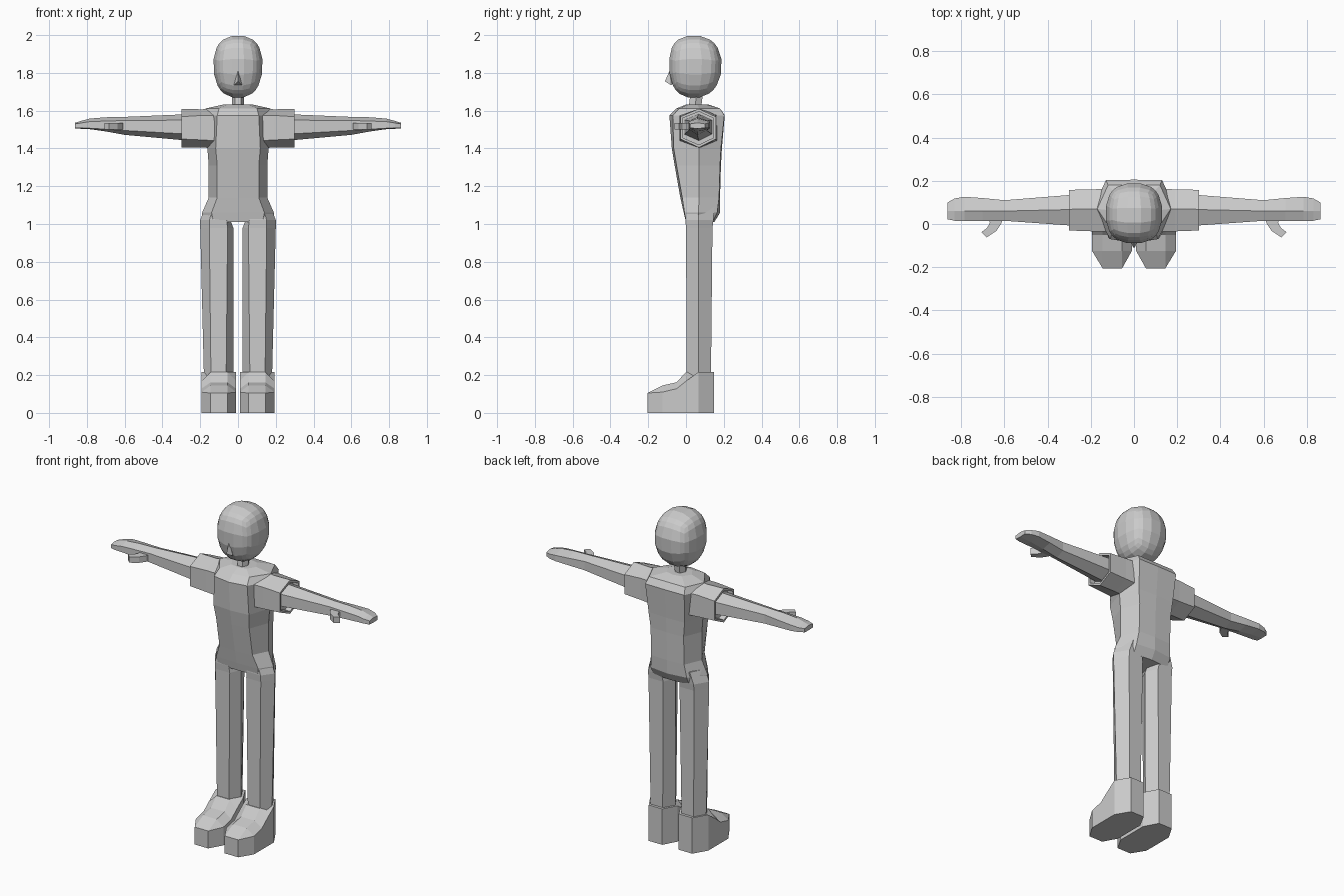
import bpy, bmesh
from mathutils import Vector

grey = bpy.data.materials.new("light grey")
grey.diffuse_color = (0.6, 0.6, 0.6, 1)


def finish(name, bm):
    bmesh.ops.remove_doubles(bm, verts=bm.verts, dist=0.0005)
    bmesh.ops.recalc_face_normals(bm, faces=bm.faces)
    mesh = bpy.data.meshes.new(name)
    bm.to_mesh(mesh)
    bm.free()
    mesh.materials.append(grey)
    ob = bpy.data.objects.new(name, mesh)
    bpy.context.collection.objects.link(ob)
    return ob


def loft(name, rings, side=1):
    """Skin a list of equal-length rings and cap both ends; side=-1 mirrors in x."""
    bm = bmesh.new()
    rows = [[bm.verts.new((side * x, y, z)) for x, y, z in r] for r in rings]
    n = len(rows[0])
    for a, b in zip(rows, rows[1:]):
        for i in range(n):
            j = (i + 1) % n
            bm.faces.new((a[i], a[j], b[j], b[i]))
    bm.faces.new(rows[0])
    bm.faces.new(rows[-1])
    return finish(name, bm)


# Torso: z, front centre y, front edge x y, side x y, back edge x y, back centre y
def torso_ring(z, f0, xf, yf, xs, ys, xb, yb, b0):
    half = [(xf, yf), (xs, ys), (xb, yb)]
    pts = [(0, f0)] + half + [(0, b0)] + [(-x, y) for x, y in reversed(half)]
    return [(x, y, z) for x, y in pts]


loft("torso", [torso_ring(*r) for r in (
    (1.01, 0.0, 0.13, 0.0, 0.19, 0.065, 0.12, 0.14, 0.15),
    (1.06, -0.012, 0.14, -0.008, 0.19, 0.065, 0.12, 0.165, 0.18),
    (1.14, -0.03, 0.11, -0.02, 0.155, 0.07, 0.11, 0.175, 0.18),
    (1.31, -0.06, 0.11, -0.05, 0.155, 0.07, 0.11, 0.18, 0.185),
    (1.40, -0.075, 0.118, -0.065, 0.162, 0.07, 0.12, 0.185, 0.19),
    (1.575, -0.088, 0.11, -0.07, 0.19, 0.07, 0.13, 0.203, 0.205),
    (1.612, -0.05, 0.10, -0.035, 0.17, 0.07, 0.12, 0.18, 0.18),
    (1.632, 0.0, 0.05, 0.01, 0.08, 0.06, 0.05, 0.11, 0.12))])

# Neck
hexagon = [(1, 0), (0.5, 0.87), (-0.5, 0.87), (-1, 0), (-0.5, -0.87), (0.5, -0.87)]
loft("neck", [[(a * 0.033, y + b * 0.038, z) for a, b in hexagon]
              for z, y in ((1.60, 0.045), (1.70, 0.058))])

# Head: rounded box
bm = bmesh.new()
bmesh.ops.create_cube(bm, size=2)
bmesh.ops.subdivide_edges(bm, edges=bm.edges[:], cuts=4, use_grid_fill=True)
for v in bm.verts:
    p = Vector([c * (1.25 - 0.25 * c * c) for c in v.co])
    p /= sum(abs(c) ** 2.4 for c in p) ** (1 / 2.4)
    taper = 1 - 0.08 * max(0, -p.z)
    v.co = (p.x * 0.133 * taper, 0.05 + p.y * 0.142 * taper - 0.01 * p.z * p.z,
            1.833 + p.z * 0.167)
finish("head", bm)

# Nose: small pyramid on the face
bm = bmesh.new()
top, tip, l, r, back = [bm.verts.new(p) for p in (
    (0, -0.085, 1.815), (0, -0.112, 1.755), (-0.022, -0.078, 1.735),
    (0.022, -0.078, 1.735), (0, -0.06, 1.76))]
for f in ((top, l, tip), (top, tip, r), (tip, l, r), (top, back, l),
          (top, r, back), (l, back, r)):
    bm.faces.new(f)
finish("nose", bm)


def leg_ring(z, inner, xi, xo, outer, front, mid, back):
    return [(outer, mid, z), (xo, front, z), (xi, front, z),
            (inner, mid, z), (xi, back, z), (xo, back, z)]


# Arm sections: pointed hexagon in the y-z plane
def arm_ring(x, y0, ym, y1, z0, za, zb, z1):
    return [(x, ym, z1), (x, y1, zb), (x, y1, za),
            (x, ym, z0), (x, y0, za), (x, y0, zb)]


# Foot section across x at a given y
def foot_ring(y, xi, xo, side_z, top_z):
    return [(xo, y, 0), (xo, y, side_z), (0.145, y, top_z),
            (0.055, y, top_z), (xi, y, side_z), (xi, y, 0)]


for tag, s in (("left", 1), ("right", -1)):
    loft(tag + "_leg", [
        leg_ring(0.18, 0.025, 0.063, 0.143, 0.18, 0.004, 0.066, 0.132),
        leg_ring(0.98, 0.025, 0.055, 0.152, 0.20, 0.0, 0.065, 0.14),
        leg_ring(1.02, 0.04, 0.06, 0.152, 0.20, -0.003, 0.065, 0.145),
        leg_ring(1.09, 0.05, 0.06, 0.13, 0.175, 0.0, 0.065, 0.15)], s)

    loft(tag + "_shoe", [foot_ring(*r) for r in (
        (-0.205, 0.055, 0.145, 0.105, 0.105),
        (-0.125, 0.01, 0.194, 0.11, 0.145),
        (-0.05, 0.01, 0.194, 0.128, 0.162),
        (0.0, 0.01, 0.194, 0.168, 0.216),
        (0.065, 0.01, 0.194, 0.216, 0.216),
        (0.148, 0.055, 0.145, 0.216, 0.216))], s)

    # Sleeve with a recessed cuff
    loft(tag + "_sleeve", [arm_ring(*r) for r in (
        (0.10, -0.035, 0.07, 0.165, 1.40, 1.44, 1.575, 1.62),
        (0.19, -0.034, 0.07, 0.16, 1.405, 1.445, 1.575, 1.607),
        (0.30, -0.03, 0.068, 0.158, 1.405, 1.45, 1.568, 1.61),
        (0.30, -0.018, 0.068, 0.146, 1.42, 1.457, 1.56, 1.595),
        (0.265, -0.018, 0.068, 0.146, 1.42, 1.457, 1.56, 1.595))], s)

    # Arm running into a flat mitten hand
    loft(tag + "_arm", [arm_ring(*r) for r in (
        (0.25, -0.01, 0.068, 0.138, 1.44, 1.475, 1.55, 1.582),
        (0.60, 0.015, 0.06, 0.11, 1.472, 1.495, 1.548, 1.567),
        (0.70, 0.015, 0.06, 0.12, 1.49, 1.502, 1.545, 1.565),
        (0.785, 0.014, 0.06, 0.126, 1.502, 1.507, 1.542, 1.558),
        (0.83, 0.015, 0.06, 0.118, 1.504, 1.508, 1.535, 1.546),
        (0.862, 0.022, 0.06, 0.10, 1.506, 1.508, 1.53, 1.536))], s)

    # Thumb: paired points along its curve, extruded in z
    path = ((0.605, 0.03, 0.675, 0.03), (0.615, 0.0, 0.667, 0.005),
            (0.637, -0.032, 0.68, -0.018), (0.682, -0.062, 0.706, -0.038))
    loft(tag + "_thumb", [[(a, b, 1.50), (c, d, 1.50), (c, d, 1.536), (a, b, 1.536)]
                          for a, b, c, d in path], s)
